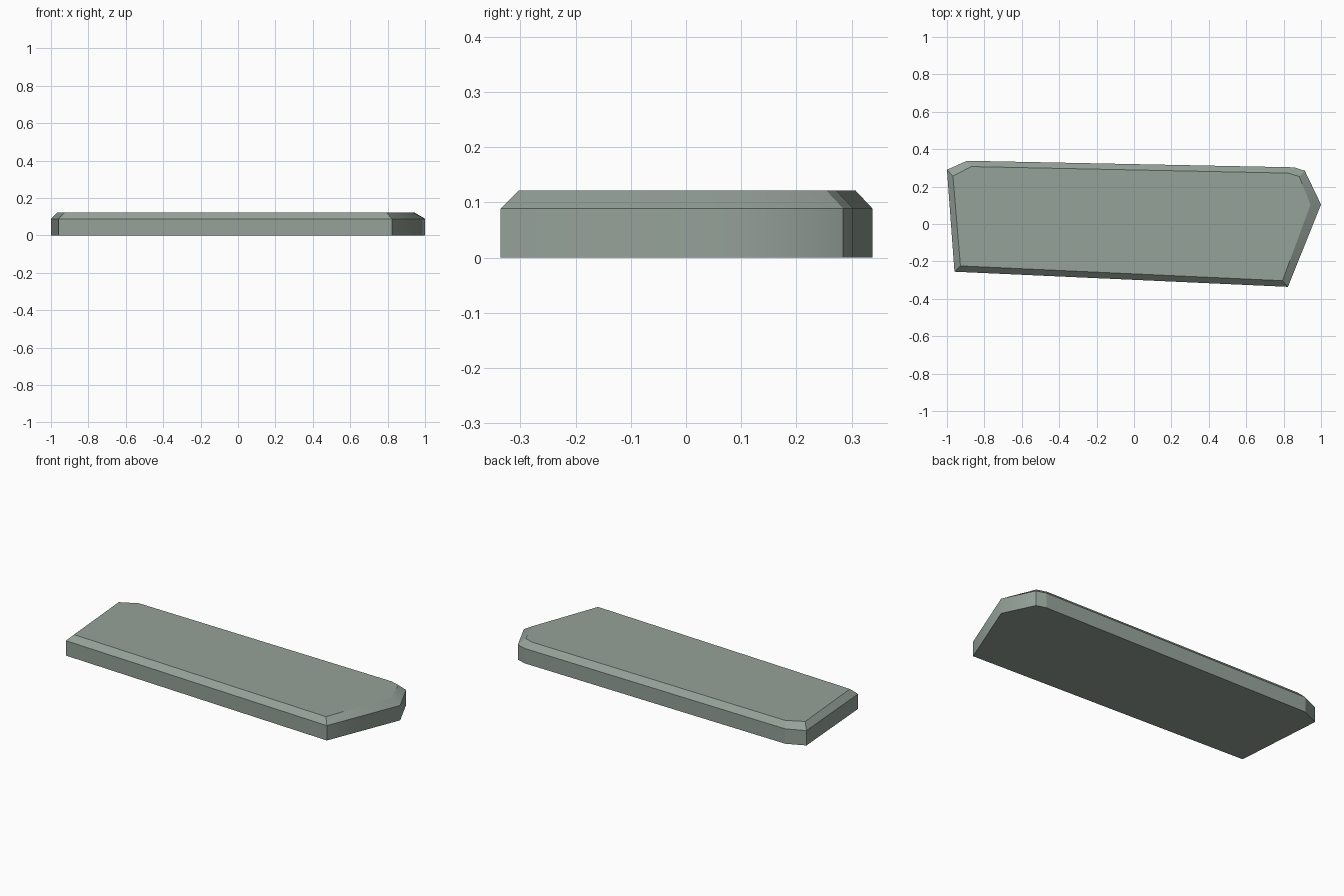
import bpy, bmesh

if "Cube" in bpy.data.objects:
    bpy.data.objects.remove(bpy.data.objects["Cube"])

# One flat colour
stone = bpy.data.materials.new("grey green stone")
stone.diffuse_color = (0.30, 0.36, 0.32, 1)
stone.use_nodes = True
stone.node_tree.nodes["Principled BSDF"].inputs["Base Color"].default_value = stone.diffuse_color

# Slab outline and the smaller outline of the chamfered top, counterclockwise
outer = [(-0.96, -0.255), (0.823, -0.336), (1.0, 0.104), (0.913, 0.285),
         (0.855, 0.303), (-0.893, 0.338), (-1.0, 0.29)]
inner = [(-0.928, -0.224), (0.794, -0.303), (0.944, 0.104), (0.883, 0.254),
         (0.825, 0.272), (-0.87, 0.307), (-0.968, 0.256)]

# Stack the three rings and bridge them
bm = bmesh.new()
rings = [[bm.verts.new((x, y, z)) for x, y in ring]
         for ring, z in ((outer, 0), (outer, 0.089), (inner, 0.122))]
n = len(outer)
for low, high in zip(rings, rings[1:]):
    for i in range(n):
        j = (i + 1) % n
        bm.faces.new((low[i], low[j], high[j], high[i]))
bm.faces.new(rings[0][::-1])
bm.faces.new(rings[2])

# Crisp edges everywhere except the softly shaded right-hand point
for f in bm.faces:
    f.smooth = True
for e in bm.edges:
    e.smooth = all(v.co.x > 0.94 for v in e.verts)

mesh = bpy.data.meshes.new("stone_slab")
bm.to_mesh(mesh)
bm.free()
mesh.materials.append(stone)
slab = bpy.data.objects.new("stone_slab", mesh)
bpy.context.collection.objects.link(slab)
